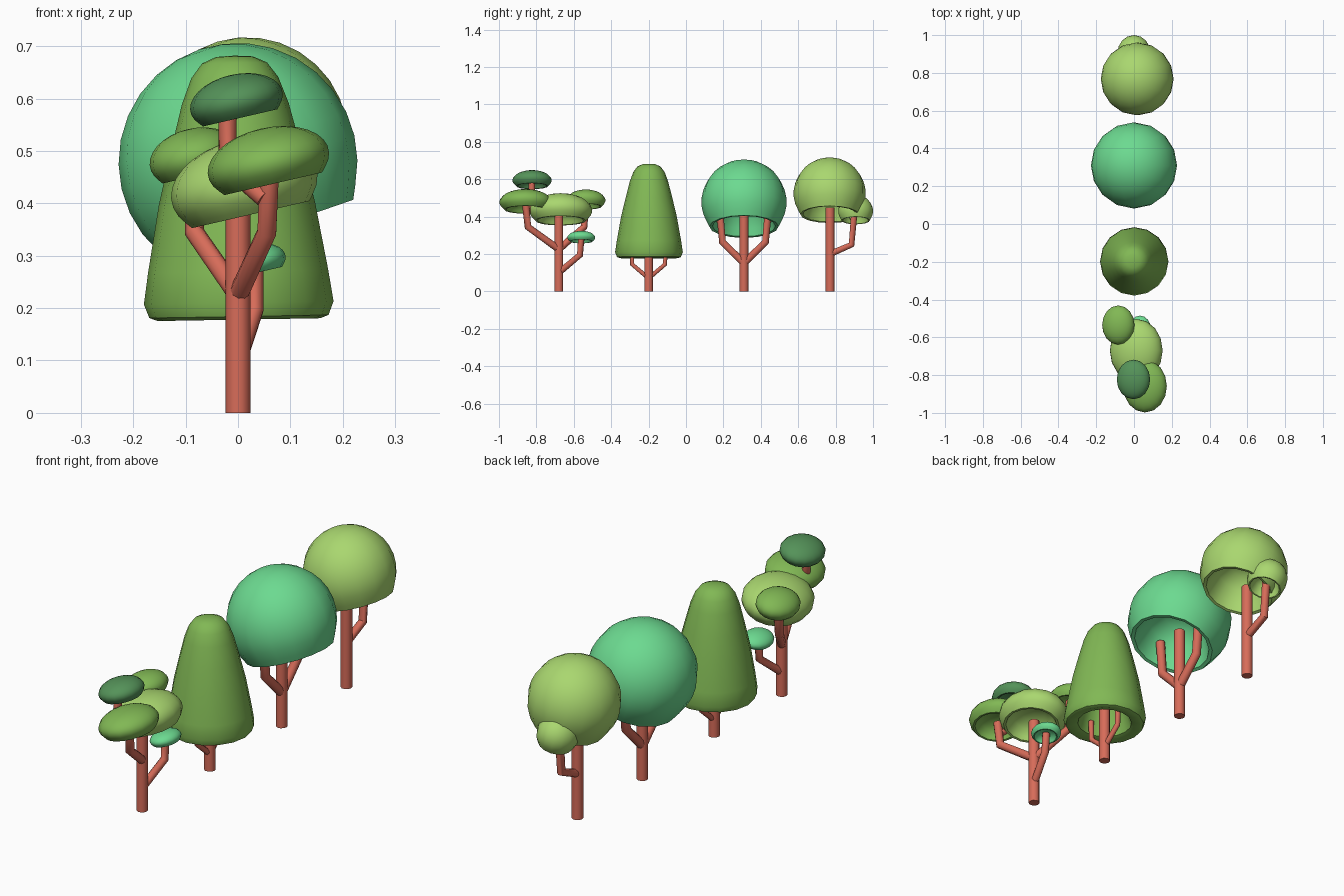
import bpy, bmesh, math

if "Cube" in bpy.data.objects:
    bpy.data.objects.remove(bpy.data.objects["Cube"])

def mat(name, c):
    m = bpy.data.materials.new(name)
    m.diffuse_color = (*c, 1)
    m.use_nodes = True
    m.node_tree.nodes["Principled BSDF"].inputs["Base Color"].default_value = m.diffuse_color
    return m

BARK = mat("bark", (.68, .15, .10))
LIGHT = mat("light_leaf", (.40, .68, .16))
MID = mat("mid_leaf", (.22, .48, .09))
DARK = mat("dark_leaf", (.09, .29, .10))
TEAL = mat("teal_leaf", (.15, .70, .28))

def finish(name, me, material):
    for p in me.polygons:
        p.use_smooth = True
    me.set_sharp_from_angle(angle=math.radians(42))
    me.materials.append(material)
    ob = bpy.data.objects.new(name, me)
    bpy.context.collection.objects.link(ob)
    return ob

def lathe(name, profile, material, sides=16):
    """Revolve an (r, z) profile that starts and ends on the axis."""
    bm = bmesh.new()
    vs = [bm.verts.new((r, 0, z)) for r, z in profile]
    es = [bm.edges.new(p) for p in zip(vs, vs[1:])]
    bmesh.ops.spin(bm, geom=vs + es, cent=(0, 0, 0), axis=(0, 0, 1),
                   angle=2 * math.pi, steps=sides, use_merge=False)
    bmesh.ops.remove_doubles(bm, verts=bm.verts, dist=1e-4)
    bmesh.ops.recalc_face_normals(bm, faces=bm.faces)
    me = bpy.data.meshes.new(name)
    bm.to_mesh(me)
    bm.free()
    return finish(name, me, material)

# Mushroom-like hollow dome with a rolled rim
DOME = [(math.cos(math.radians(a)), math.sin(math.radians(a))) for a in range(90, -31, -12)]
DOME[0] = (0, 1)
DOME += [(.81, -.61), (.74, -.60), (.68, -.42), (.56, -.12), (.32, .1), (0, .17)]

def canopy(name, loc, size, tilt, material):
    ob = lathe(name, DOME, material)
    ob.location, ob.scale = loc, size
    ob.rotation_euler = (0, -math.radians(tilt), 0)

def limb(name, pts, r):
    cu = bpy.data.curves.new(name, 'CURVE')
    cu.dimensions = '3D'
    cu.bevel_depth, cu.bevel_resolution, cu.use_fill_caps = r, 3, True
    s = cu.splines.new('POLY')
    s.points.add(len(pts) - 1)
    for p, co in zip(s.points, pts):
        p.co = (*co, 1)
    tmp = bpy.data.objects.new("tmp", cu)
    bpy.context.collection.objects.link(tmp)
    bpy.context.view_layer.update()
    me = bpy.data.meshes.new_from_object(tmp.evaluated_get(bpy.context.evaluated_depsgraph_get()))
    bpy.data.objects.remove(tmp)
    me.materials.clear()
    finish(name, me, BARK)

# Trunks
for n, y, top in (("layered", -.68, .41), ("cone", -.2, .3), ("round", .31, .43), ("side", .77, .45)):
    limb(n + "_tree_trunk", [(0, y, 0), (0, y, top)], .024)

# Layered tree: branches and caps
limb("layered_branch_front", [(0, -.68, .225), (.055, -.845, .345), (.06, -.857, .46)], .019)
limb("layered_branch_back", [(0, -.68, .225), (-.083, -.545, .345), (-.083, -.535, .48)], .019)
limb("layered_branch_low", [(0, -.68, .1), (.032, -.567, .195), (.032, -.56, .285)], .017)
limb("layered_branch_top", [(.05, -.855, .41), (-.02, -.825, .47), (-.02, -.825, .58)], .018)
for n, loc, size, m in (
        ("main", (.012, -.67, .432), (.142, .168, .09), LIGHT),
        ("front", (.058, -.858, .477), (.118, .14, .067), MID),
        ("top", (-.003, -.823, .594), (.09, .105, .052), DARK),
        ("back", (-.083, -.535, .487), (.087, .104, .056), MID),
        ("low", (.032, -.56, .288), (.06, .075, .034), TEAL)):
    canopy("layered_canopy_" + n, loc, size, 13, m)

# Cone tree: two thin branches and a rounded, hollow cone
for s, n in ((-1, "front"), (1, "back")):
    limb("cone_branch_" + n, [(0, -.2, .07), (0, -.2 + s * .088, .145), (0, -.2 + s * .092, .24)], .012)
cone = lathe("cone_canopy", [
    (0, .682), (.035, .680), (.062, .668), (.083, .64), (.102, .59), (.125, .50), (.149, .40),
    (.172, .27), (.181, .21), (.171, .184), (.155, .178), (.118, .19), (.108, .22),
    (.085, .33), (.045, .38), (0, .39)], MID)
cone.location = (.005, -.198, 0)
cone.rotation_euler = (0, math.radians(-1), 0)

# Round tree: paired branches and a big dome
for s, n in ((-1, "front"), (1, "back")):
    limb("round_branch_" + n, [(0, .31, .15), (0, .31 + s * .115, .265), (0, .31 + s * .13, .43)], .02)
canopy("round_canopy", (0, .31, .478), (.228,) * 3, 19, TEAL)

# Side tree: large dome plus a small one on a branch
limb("side_branch", [(0, .77, .2), (0, .885, .25), (0, .9, .42)], .018)
canopy("side_canopy_main", (.017, .768, .524), (.193,) * 3, 17, LIGHT)
canopy("side_canopy_small", (0, .907, .43), (.087, .093, .087), 17, LIGHT)
